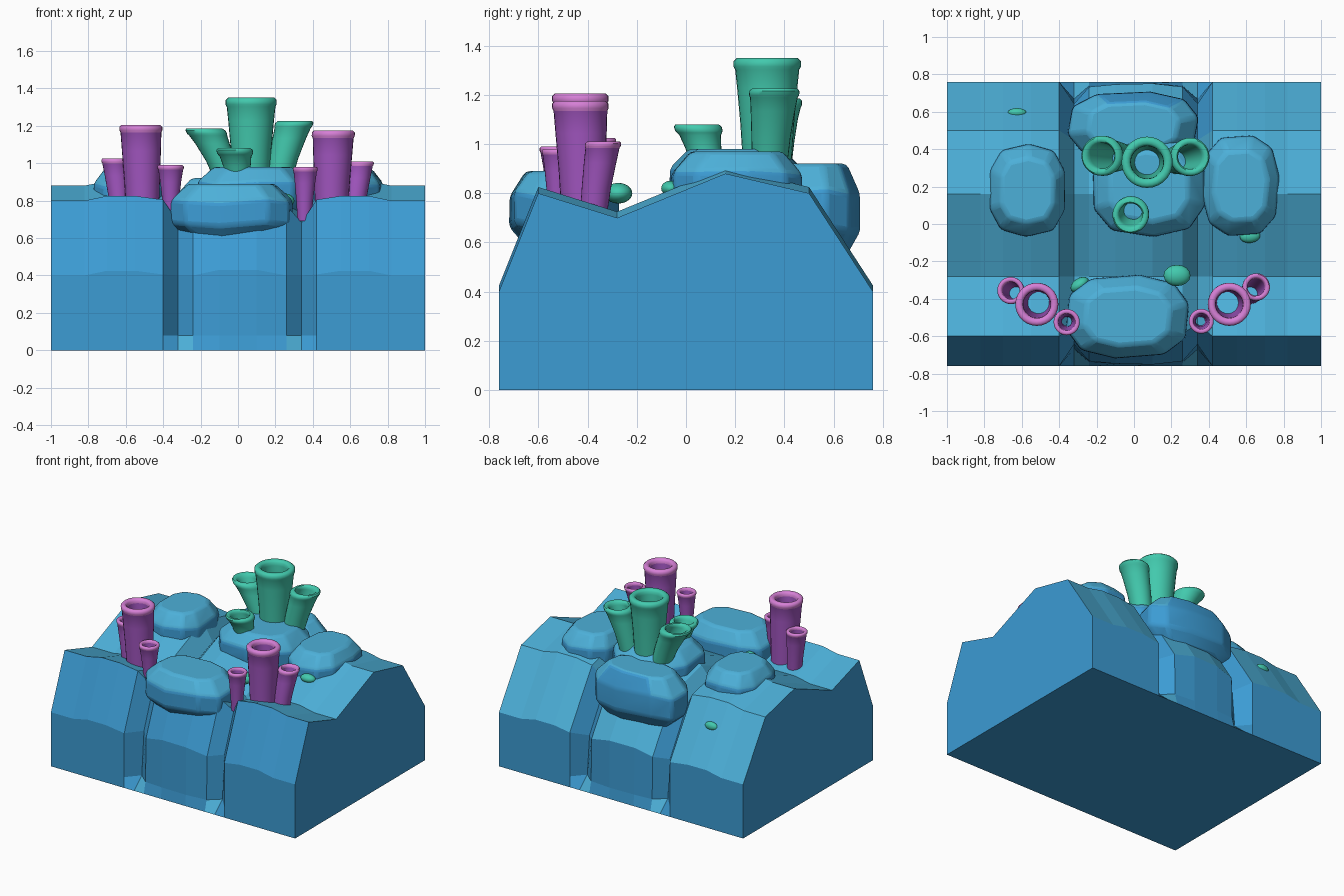
import bpy, bmesh, math
from mathutils import Vector

if "Cube" in bpy.data.objects:
    bpy.data.objects.remove(bpy.data.objects["Cube"])


def srgb(r, g, b):
    return tuple((c / 12.92 if c <= .04045 else ((c + .055) / 1.055) ** 2.4) for c in (r, g, b)) + (1,)


def material(name, *rgb):
    m = bpy.data.materials.new(name)
    m.diffuse_color = srgb(*rgb)
    m.use_nodes = True
    m.node_tree.nodes["Principled BSDF"].inputs["Base Color"].default_value = m.diffuse_color
    return m


BLUE = material("rock_side_blue", .235, .61, .83)
CYAN = material("rock_top_cyan", .30, .69, .85)
GREEN = material("sea_green", .26, .79, .68)
PURPLE = material("tube_purple", .64, .34, .76)
PINK = material("rim_pink", .84, .50, .84)


def finish(name, bm, mats, smooth=None):
    bmesh.ops.recalc_face_normals(bm, faces=bm.faces[:])
    me = bpy.data.meshes.new(name)
    bm.to_mesh(me)
    bm.free()
    ob = bpy.data.objects.new(name, me)
    bpy.context.collection.objects.link(ob)
    for m in mats:
        me.materials.append(m)
    if smooth:
        bpy.ops.object.select_all(action='DESELECT')
        ob.select_set(True)
        bpy.context.view_layer.objects.active = ob
        bpy.ops.object.shade_smooth_by_angle(angle=math.radians(smooth))
    return ob


def color_by_slope(bm, limit=.45):
    bm.normal_update()
    for f in bm.faces:
        f.material_index = 1 if f.normal.z > limit else 0


# Rock base: ridge profile swept along x, with bulges and two grooves
profile = [(-.76, 0), (-.76, .08), (-.76, .4), (-.6, .8), (-.28, .70),
           (.16, .88), (.5, .8), (.76, .4), (.76, .08), (.76, 0)]
inward = [(0, 0), (.7, 0), (.9, 0), (.5, -.9), (0, -.9),
          (0, -1), (-.4, -.9), (-.9, -.3), (-.7, 0), (0, 0)]
# station x, groove depth, bulge height
stations = [(-1, 0, 0), (-.82, 0, 0), (-.7, 0, .025), (-.55, 0, .025), (-.4, 0, .005),
            (-.32, .13, 0), (-.24, .03, .0), (-.1, .015, .03), (.1, .01, .03), (.26, .03, 0),
            (.34, .13, 0), (.42, 0, .005), (.55, 0, .025), (.7, 0, .025), (.82, 0, 0), (1, 0, 0)]
bm = bmesh.new()
cols = []
for x, depth, bulge in stations:
    cols.append([bm.verts.new((x, y + dy * depth, z + dz * depth + (bulge if z > .1 else 0)))
                 for (y, z), (dy, dz) in zip(profile, inward)])
for a, b in zip(cols, cols[1:]):
    for i in range(len(profile) - 1):
        bm.faces.new((a[i], b[i], b[i + 1], a[i + 1]))
bm.faces.new(cols[0])
bm.faces.new(cols[-1])
bm.faces.new([c[0] for c in cols] + [c[-1] for c in reversed(cols)])
bmesh.ops.recalc_face_normals(bm, faces=bm.faces[:])
color_by_slope(bm)
finish("rock_base", bm, [BLUE, CYAN])


# Boulders: chunky faceted stones with softened edges
def boulder(name, x0, x1, y0, y1, z0, z1, sides=10, turn=.2):
    cx, cy, rx, ry = (x0 + x1) / 2, (y0 + y1) / 2, (x1 - x0) / 2, (y1 - y0) / 2
    bm = bmesh.new()
    rings = []
    for k, (s, t) in enumerate([(.72, 0), (1, .25), (.99, .68), (.70, 1)]):
        ring = []
        for i in range(sides):
            a = math.tau * i / sides + turn
            c, n = math.cos(a), math.sin(a)
            px = math.copysign(abs(c) ** .75, c) * s
            py = math.copysign(abs(n) ** .75, n) * s
            wob = .04 * math.sin(i * 2.3 + turn * 9) * (z1 - z0) * (k < 3)
            ring.append(bm.verts.new((cx + rx * px, cy + ry * py, z0 + (z1 - z0) * t + wob)))
        rings.append(ring)
    for a, b in zip(rings, rings[1:]):
        for i in range(sides):
            j = (i + 1) % sides
            bm.faces.new((a[i], a[j], b[j], b[i]))
    bm.faces.new(rings[0])
    bm.faces.new(rings[-1])
    bmesh.ops.recalc_face_normals(bm, faces=bm.faces[:])
    color_by_slope(bm)
    ob = finish(name, bm, [BLUE, CYAN], 25)
    bev = ob.modifiers.new("soft_edges", 'BEVEL')
    bev.width = .018
    bev.segments = 2
    bev.limit_method = 'ANGLE'
    bev.angle_limit = math.radians(20)


boulder("front_boulder", -.37, .30, -.72, -.27, .60, .89)
boulder("center_boulder", -.23, .39, -.07, .47, .72, .98, turn=.35)
boulder("back_boulder", -.36, .35, .34, .71, .56, .92, turn=.15)
boulder("left_boulder", -.78, -.36, -.07, .43, .70, .97, turn=.3)
boulder("right_boulder", .36, .78, -.07, .48, .70, .97, turn=.1)


# Tube corals: sheared hollow tubes with a rounded lip
def tube(name, base, top, r0, r1, mats, seg=28):
    base, top = Vector(base), Vector(top)
    h = top.z - base.z
    lip = r1 * .16
    # (height fraction, radius), outside upward, over the lip, then down the inside
    prof = [(0, r0), (.35, r0 + (r1 - r0) * .25), (.7, r0 + (r1 - r0) * .6),
            (1 - 2.2 * lip / h, r1 * .95), (1 - 1.6 * lip / h, r1), (1 - .6 * lip / h, r1),
            (1, r1 - lip * .6), (1, r1 - lip * 1.6), (1 - .6 * lip / h, r1 - lip * 2.2),
            (1 - 1.6 * lip / h, r1 - lip * 2.3), (.5, r0 * .8), (.05, r0 * .65)]
    bm = bmesh.new()
    rings = []
    for t, r in prof:
        c = base.lerp(top, t)
        bend = t ** 1.25 if t > 0 else 0
        c.x = base.x + (top.x - base.x) * bend
        c.y = base.y + (top.y - base.y) * bend
        rings.append([bm.verts.new((c.x + r * math.cos(math.tau * i / seg),
                                    c.y + r * math.sin(math.tau * i / seg), c.z)) for i in range(seg)])
    for k, (a, b) in enumerate(zip(rings, rings[1:])):
        for i in range(seg):
            j = (i + 1) % seg
            f = bm.faces.new((a[i], a[j], b[j], b[i]))
            f.material_index = 1 if len(mats) > 1 and 3 <= k <= 8 else 0
    for f in bm.faces:
        f.normal_update()
    finish(name, bm, mats, 50)


tube("green_tube_tall", (.07, .33, .94), (.07, .33, 1.35), .10, .137, [GREEN])
tube("green_tube_left", (-.06, .36, .92), (-.18, .365, 1.185), .07, .107, [GREEN])
tube("green_tube_right", (.22, .34, .92), (.305, .36, 1.225), .072, .102, [GREEN])
tube("green_tube_front", (.0, .08, .93), (-.02, .045, 1.08), .065, .097, [GREEN])

VIOLET = [PURPLE, PINK]
tube("left_tube_tall", (-.51, -.42, .74), (-.52, -.43, 1.205), .088, .115, VIOLET)
tube("left_tube_outer", (-.63, -.37, .72), (-.66, -.355, 1.025), .05, .072, VIOLET)
tube("left_tube_inner", (-.36, -.52, .69), (-.36, -.525, .99), .035, .07, VIOLET)
tube("right_tube_tall", (.5, -.42, .74), (.51, -.43, 1.175), .088, .115, VIOLET)
tube("right_tube_outer", (.62, -.375, .72), (.655, -.335, 1.01), .055, .073, VIOLET)
tube("right_tube_inner", (.355, -.52, .69), (.36, -.52, .98), .037, .066, VIOLET)


# Small green pebbles
def pebble(name, loc, size, turn=0):
    bm = bmesh.new()
    bmesh.ops.create_uvsphere(bm, u_segments=16, v_segments=10, radius=1)
    ob = finish(name, bm, [GREEN], 60)
    ob.location, ob.scale, ob.rotation_euler.z = loc, size, turn


pebble("pebble_valley", (.23, -.275, .80), (.072, .057, .042))
pebble("pebble_right", (.62, -.065, .82), (.055, .036, .03), .1)
pebble("pebble_left", (-.29, -.325, .73), (.055, .035, .05), .6)
pebble("pebble_back", (-.625, .595, .67), (.05, .025, .03))
